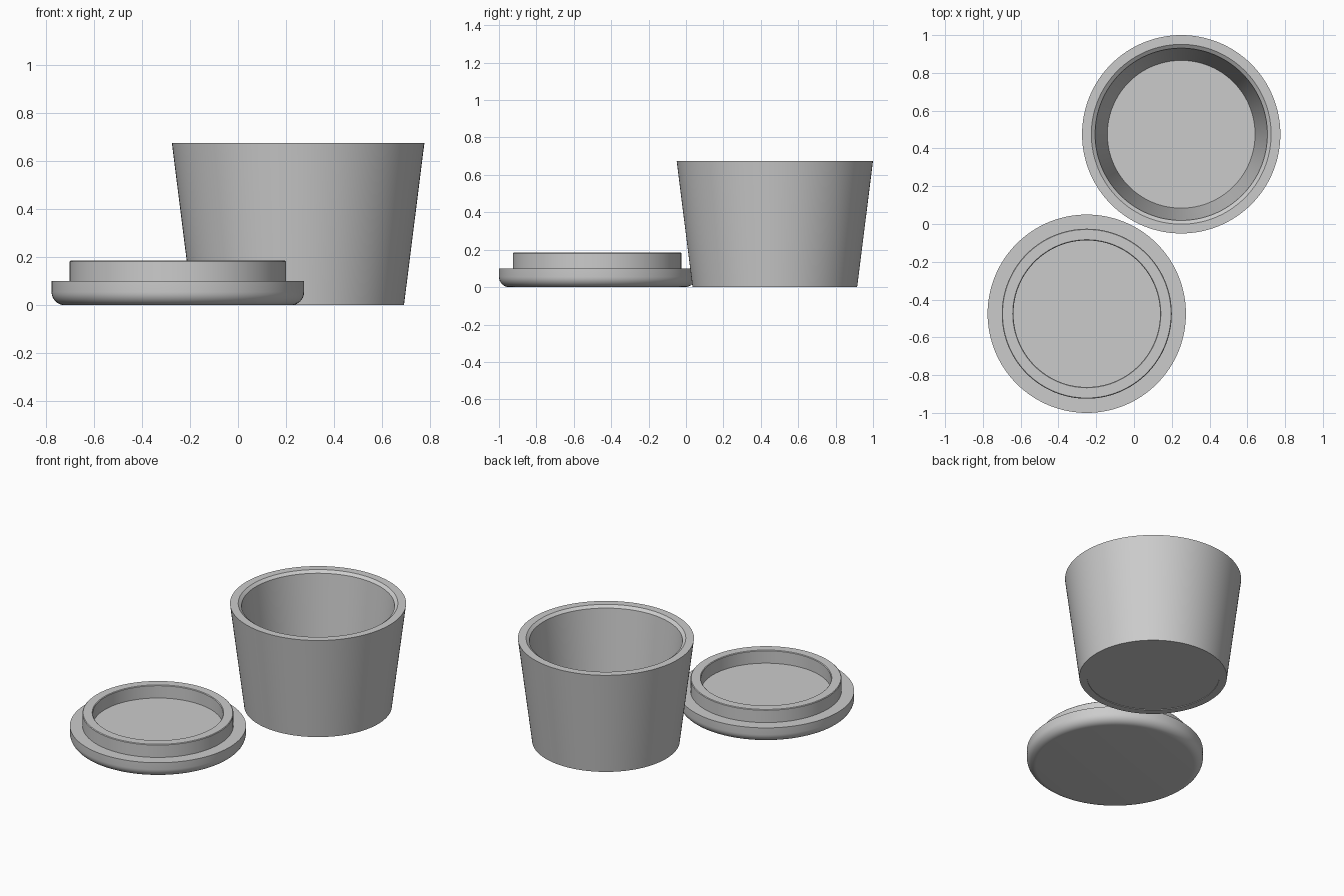
import bpy
import bmesh
from math import radians, sin, cos, pi
from mathutils import Vector

SEGMENTS = 128

if "Cube" in bpy.data.objects:
    bpy.data.objects.remove(bpy.data.objects["Cube"], do_unlink=True)

grey = bpy.data.materials.new("plain_grey")
grey.use_nodes = True
grey.diffuse_color = (0.6, 0.6, 0.6, 1)
grey.node_tree.nodes["Principled BSDF"].inputs["Base Color"].default_value = (0.6, 0.6, 0.6, 1)


def turned(name, profile, location):
    """Spin an (r, z) profile around the z axis into a closed solid."""
    bm = bmesh.new()
    verts = [bm.verts.new((r, 0, z)) for r, z in profile]
    edges = [bm.edges.new(pair) for pair in zip(verts, verts[1:])]
    bmesh.ops.spin(bm, geom=verts + edges, cent=(0, 0, 0), axis=(0, 0, 1),
                   angle=2 * pi, steps=SEGMENTS)
    bmesh.ops.remove_doubles(bm, verts=bm.verts, dist=0.0002)
    bmesh.ops.recalc_face_normals(bm, faces=bm.faces)
    mesh = bpy.data.meshes.new(name)
    bm.to_mesh(mesh)
    bm.free()
    mesh.materials.append(grey)
    obj = bpy.data.objects.new(name, mesh)
    obj.location = location
    bpy.context.collection.objects.link(obj)
    bpy.ops.object.select_all(action='DESELECT')
    obj.select_set(True)
    bpy.context.view_layer.objects.active = obj
    bpy.ops.object.shade_smooth_by_angle(angle=radians(25))
    return obj


# Tapered pot: shallow foot recess, outer wall, bevelled rim, inner wall, floor
turned("pot", [
    (0, 0.004), (0.394, 0.004), (0.394, 0), (0.44, 0),
    (0.525, 0.675), (0.476, 0.675), (0.456, 0.66),
    (0.391, 0.05), (0, 0.05),
], Vector((0.25, 0.475, 0)))

# Upturned lid: rounded crown, flange, raised plug ring with eased edges
R, FILLET = 0.525, 0.055
crown = [(R - FILLET + FILLET * sin(a), FILLET - FILLET * cos(a))
         for a in (i * pi / 16 for i in range(9))]
turned("lid", [(0, 0)] + crown + [
    (R, 0.1), (0.45, 0.1), (0.45, 0.181), (0.446, 0.185),
    (0.392, 0.185), (0.388, 0.181), (0.388, 0.1), (0, 0.1),
], Vector((-0.25, -0.475, 0)))
